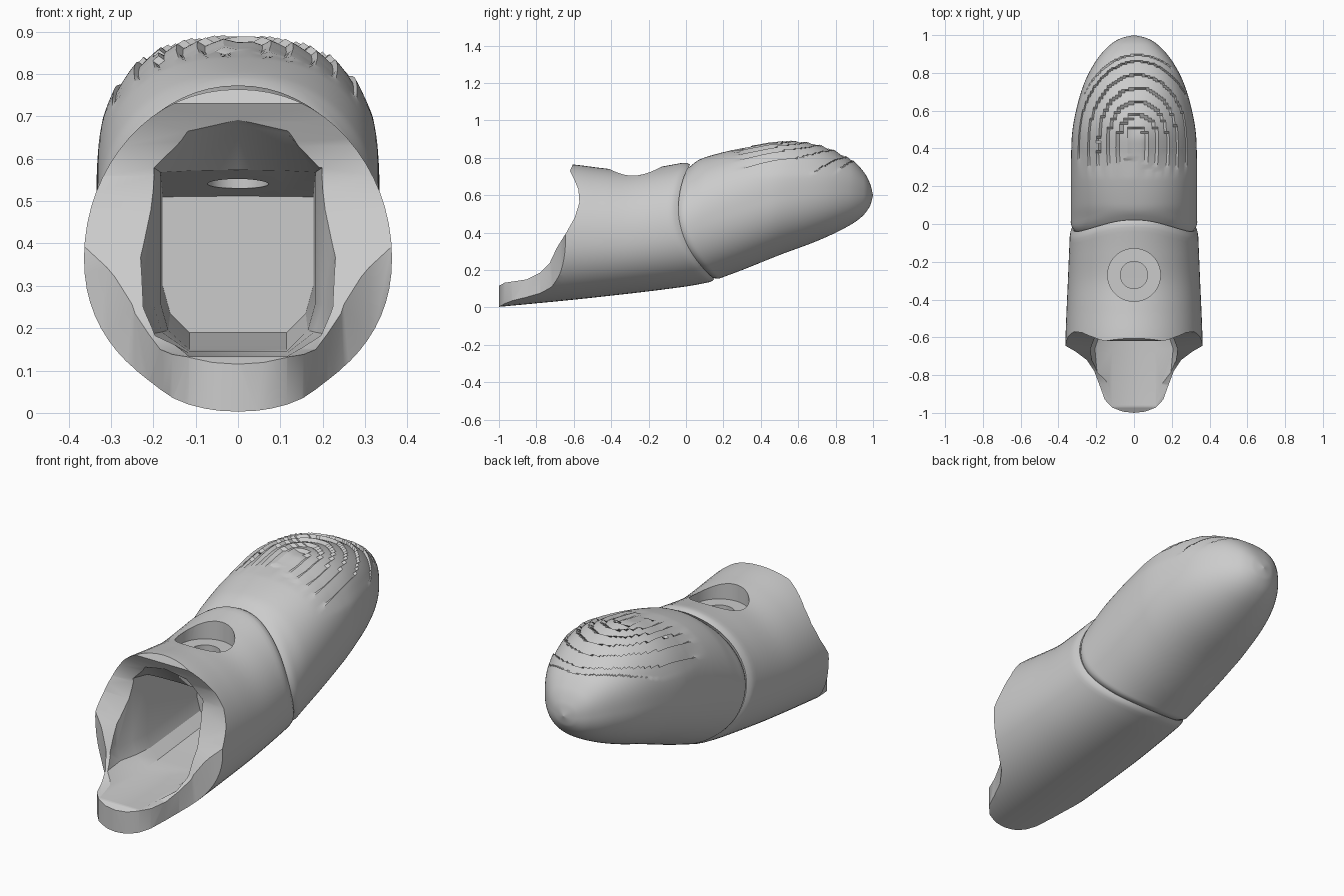
import bpy, bmesh, math

if "Cube" in bpy.data.objects:
    bpy.data.objects.remove(bpy.data.objects["Cube"])

N = 64  # points around each cross-section


def curve(pts, t):
    """Smooth interpolation through (t, value) points."""
    t = max(pts[0][0], min(pts[-1][0], t))
    i = next(k for k in range(len(pts) - 1) if t <= pts[k + 1][0])

    def slope(k):
        a, b = pts[max(k - 1, 0)], pts[min(k + 1, len(pts) - 1)]
        return (b[1] - a[1]) / (b[0] - a[0])
    (t0, v0), (t1, v1) = pts[i], pts[i + 1]
    h = t1 - t0
    u = (t - t0) / h
    return (v0 * (2*u**3 - 3*u**2 + 1) + h * slope(i) * (u**3 - 2*u**2 + u)
            + v1 * (3*u**2 - 2*u**3) + h * slope(i + 1) * (u**3 - u**2))


def mesh_object(name, rings, mirror_caps=False):
    """Skin a list of closed rings and cap both ends."""
    bm = bmesh.new()
    vs = [[bm.verts.new(p) for p in r] for r in rings]
    n = len(vs[0])
    for a, b in zip(vs, vs[1:]):
        for i in range(n):
            j = (i + 1) % n
            bm.faces.new((a[i], a[j], b[j], b[i]))
    for r in (vs[0], vs[-1]):
        if mirror_caps:
            bm.faces.new((r[0], r[1], r[-1]))
            for i in range(1, n // 2 - 1):
                bm.faces.new((r[i], r[i + 1], r[n - i - 1], r[n - i]))
            h = n // 2
            bm.faces.new((r[h - 1], r[h], r[h + 1]))
        else:
            bm.faces.new(r)
    bmesh.ops.recalc_face_normals(bm, faces=bm.faces)
    me = bpy.data.meshes.new(name)
    bm.to_mesh(me)
    bm.free()
    ob = bpy.data.objects.new(name, me)
    bpy.context.collection.objects.link(ob)
    return ob


def loft_point(a, s, y_start, y_end, shape, scale):
    """Point on a tapered body whose start/end surfaces bend with height."""
    top, bottom, width, power, mid = shape
    sx, cz = math.sin(a), math.cos(a)
    z = 0.45
    for _ in range(12):
        y = y_start(z) * (1 - s) + y_end(z) * s
        t, b = curve(top, y), curve(bottom, y)
        c = b + (t - b) * mid
        e = 2 / (power(y) if cz > 0 else 2.15)
        half = t - c if cz > 0 else c - b
        z = c + scale * half * math.copysign(abs(cz) ** e, cz)
    x = scale * curve(width, y) * math.copysign(abs(sx) ** e, sx)
    return x, y, z


def cut(target, cutter, op='DIFFERENCE'):
    cutter.hide_render = True
    m = target.modifiers.new('cut', 'BOOLEAN')
    m.operation, m.solver, m.object = op, 'EXACT', cutter
    bpy.context.view_layer.objects.active = target
    bpy.ops.object.modifier_apply(modifier=m.name)
    bpy.data.objects.remove(cutter)


# Curved joint between the two parts: y as a function of z
SEAM = [(.10, .20), (.14, .165), (.2, .10), (.3, .025), (.4, -.02), (.5, -.04),
        (.6, -.035), (.7, -.01), (.78, .03)]


def seam(z):
    return curve(SEAM, z)


# Sleeve body
sleeve_shape = (
    [(-1.1, .78), (-.62, .765), (-.45, .745), (-.3, .732), (-.15, .75), (.03, .78), (.2, .79)],
    [(-1.1, -.005), (-1, .003), (-.5, .052), (0, .112), (.2, .15)],
    [(-1.1, .37), (-.62, .363), (-.3, .35), (0, .337), (.2, .325)],
    lambda y: 2.05, .45)
rings = []
R = 50
for k in range(R + 1):
    s = k / R
    scale = 1 - .04 * max(0, (s - .96) / .04) ** 2
    rings.append([loft_point(2 * math.pi * i / N, s, lambda z: -1.06, seam,
                             sleeve_shape, scale) for i in range(N)])
sleeve = mesh_object('sleeve', rings, True)

# Outline of the tongue, seen from above
half = [(.5, .5), (.5, -.63), (.362, -.645), (.31, -.675), (.25, -.72), (.21, -.78),
        (.18, -.86), (.155, -.93), (.115, -.972), (.06, -.993)]
outline = half + [(0, -1)] + [(-x, y) for x, y in reversed(half)]
cut(sleeve, mesh_object('outline_cutter', [[(x, y, z) for x, y in outline]
                                           for z in (-.5, 1.5)]), 'INTERSECT')

# Scooped front opening, seen from the side
scoop = [(-1.3, .10), (-1, .115), (-.97, .132), (-.85, .15), (-.78, .185), (-.73, .235),
         (-.69, .32), (-.64, .40), (-.595, .48), (-.57, .56), (-.575, .63), (-.6, .69),
         (-.62, .73), (-.605, .765), (-.59, 1.2), (-1.3, 1.2)]
cut(sleeve, mesh_object('scoop_cutter', [[(x, y, z) for y, z in scoop] for x in (-.6, .6)]))


# Flared socket: (y, half width, floor, side top, shoulder top, crown)
def socket_ring(y, w, floor, side, shoulder, crown):
    h = [(.115, floor), (w * .9, floor + .045), (w, floor + .11), (w, side), (w * .58, shoulder)]
    return [(x, y, z) for x, z in h + [(0, crown)] + [(-x, z) for x, z in reversed(h)]]


socket = [socket_ring(*p) for p in (
    (-.96, .20, .133, .70, .78, .80), (-.66, .23, .141, .62, .705, .725),
    (-.58, .20, .146, .58, .66, .68), (-.48, .183, .15, .568, .572, .574),
    (-.08, .178, .19, .51, .511, .512))]
cut(sleeve, mesh_object('socket_cutter', socket))

# Stepped round hole in the top
for r, z0 in ((.14, .655), (.072, .45)):
    circle = [(r * math.cos(i * math.pi / 20), -.27 + r * math.sin(i * math.pi / 20))
              for i in range(40)]
    cut(sleeve, mesh_object('hole_cutter', [[(x, y, z) for x, y in circle] for z in (z0, 1)]))

# Fingertip with stepped grip ridges on its top
tip_shape = (
    [(-.1, .72), (.02, .765), (.1, .802), (.3, .853), (.5, .89), (.62, .888), (.75, .86),
     (.88, .795), (.95, .725), (.985, .66), (1, .6)],
    [(-.1, .05), (.18, .155), (.3, .2), (.5, .28), (.7, .355), (.85, .425), (.94, .485),
     (.985, .545), (1, .6)],
    [(-.1, .335), (0, .335), (.45, .33), (.6, .307), (.75, .262), (.87, .197), (.95, .125),
     (.985, .065), (1, .0)],
    lambda y: 2.05 + .6 * max(0, min(1, y / .4)), .5)


def ridge(p):
    x, y, z = p
    r = math.hypot((x - .02) * 1.35, max(y - .44, 0))
    fade = max(0, min(1, (y - .24) / .14)) * max(0, min(1, (z - .7) / .06))
    if r > .455 or fade == 0:
        return p
    return x, y, z - .02 * fade * ((r / .07) % 1)


rings = []
R, M = 110, 128
for k in range(R + 1):
    s = .9995 * math.sin(k / R * math.pi / 2)
    scale = 1 - .07 * max(0, 1 - s / .045) ** 2
    rings.append([ridge(loft_point(2 * math.pi * i / M, s, lambda z: seam(z) - .008,
                                   lambda z: 1.0, tip_shape, scale)) for i in range(M)])
tip = mesh_object('fingertip', rings, True)

# Smooth shading with crisp edges
bpy.ops.object.select_all(action='DESELECT')
for ob in (sleeve, tip):
    ob.select_set(True)
bpy.context.view_layer.objects.active = sleeve
bpy.ops.object.shade_smooth_by_angle(angle=math.radians(30))
